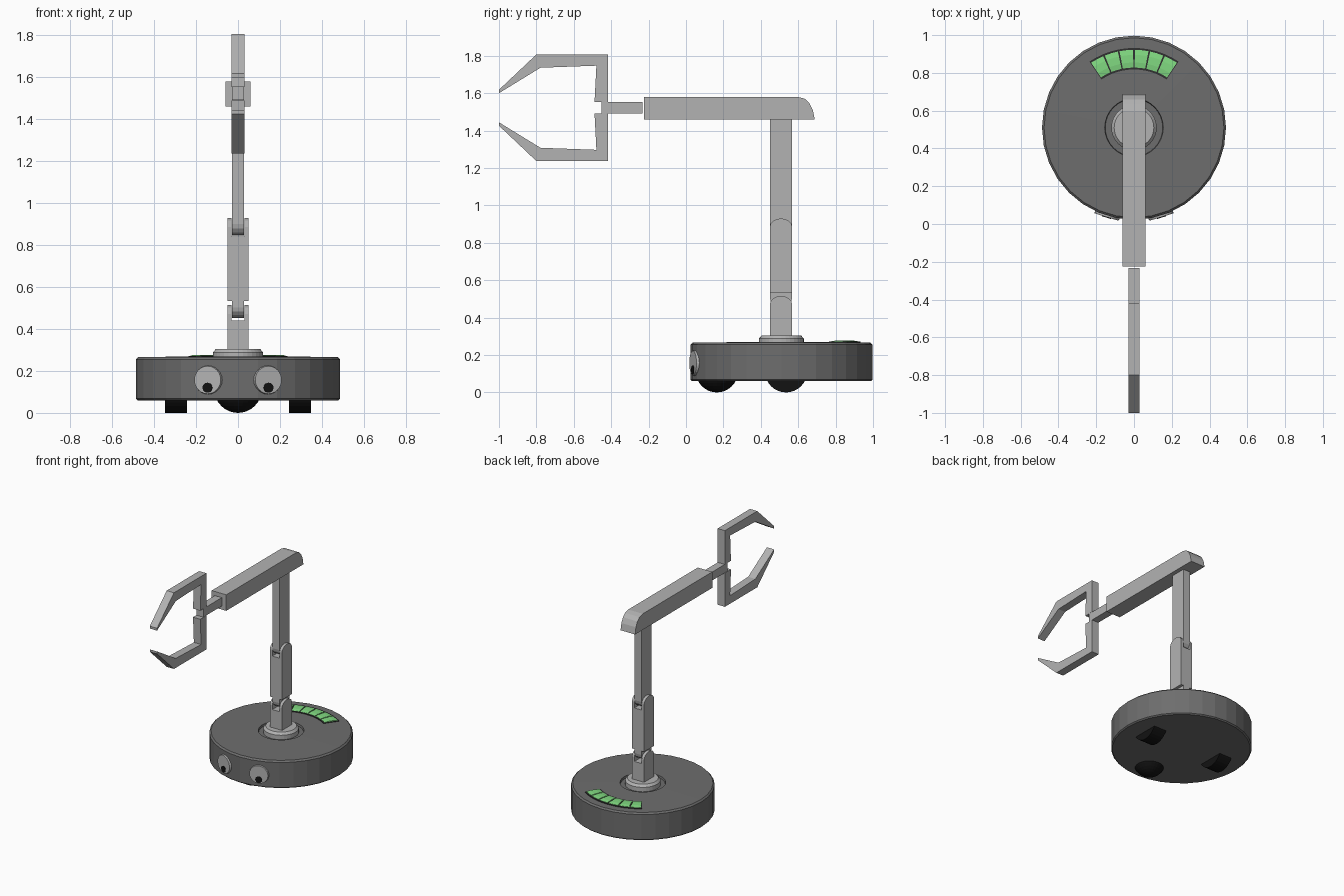
import bpy, bmesh, math
from mathutils import Matrix, Vector

if "Cube" in bpy.data.objects:
    bpy.data.objects.remove(bpy.data.objects["Cube"])

CY = 0.51          # centre of the round base (y)


def material(name, rgb):
    m = bpy.data.materials.new(name)
    m.diffuse_color = (*rgb, 1)
    m.use_nodes = True
    m.node_tree.nodes["Principled BSDF"].inputs["Base Color"].default_value = m.diffuse_color
    return m


LIGHT = material("light grey", (0.45, 0.45, 0.45))
DARK = material("dark grey", (0.155, 0.155, 0.155))
BLACK = material("black", (0.006, 0.006, 0.006))
FRAME = material("charcoal", (0.03, 0.03, 0.03))
GREEN = material("green", (0.22, 0.70, 0.22))


def finish(bm, name, mat):
    bmesh.ops.remove_doubles(bm, verts=bm.verts, dist=1e-5)
    bmesh.ops.recalc_face_normals(bm, faces=bm.faces)
    me = bpy.data.meshes.new(name)
    bm.to_mesh(me)
    bm.free()
    me.materials.append(mat)
    ob = bpy.data.objects.new(name, me)
    bpy.context.collection.objects.link(ob)
    return ob


def prism(bm, pts, x0, x1):
    """Extrude a (y, z) outline from x0 to x1."""
    a = [bm.verts.new((x0, y, z)) for y, z in pts]
    b = [bm.verts.new((x1, y, z)) for y, z in pts]
    bm.faces.new(a)
    bm.faces.new(b[::-1])
    for i in range(len(pts)):
        j = (i + 1) % len(pts)
        bm.faces.new((a[i], b[i], b[j], a[j]))


def rect(y0, y1, z0, z1):
    return [(y0, z0), (y1, z0), (y1, z1), (y0, z1)]


def sweep(bm, profile, a0, a1, n):
    """Sweep a closed (r, z) outline about the base axis; angles from +y."""
    full = abs(a1 - a0) > 6.28
    rings = []
    for k in range(n + (0 if full else 1)):
        a = a0 + (a1 - a0) * k / n
        rings.append([bm.verts.new((r * math.sin(a), CY + r * math.cos(a), z))
                      for r, z in profile])
    m = len(profile)
    for k in range(n):
        p, q = rings[k], rings[(k + 1) % len(rings)]
        for i in range(m):
            j = (i + 1) % m
            if profile[i][0] or profile[j][0]:
                bm.faces.new((p[i], p[j], q[j], q[i]))
    if not full:
        bm.faces.new(rings[0])
        bm.faces.new(rings[-1][::-1])


def lathe(name, profile, n, mat):
    bm = bmesh.new()
    sweep(bm, profile, 0, 2 * math.pi, n)
    return finish(bm, name, mat)


# Round base with a recess, and the collar under the arm
lathe("base", [(0, .06), (.478, .06), (.487, .068), (.487, .255), (.476, .266),
               (.155, .270), (.152, .255), (0, .255)], 32, DARK)
lathe("collar", [(0, .25), (.12, .25), (.12, .288), (.105, .305), (0, .305)], 32, LIGHT)

# Gauge on top: dark frame and six raised green cells
SPAN = math.radians(34)
bm = bmesh.new()
sweep(bm, [(.308, .264), (.422, .262), (.422, .271), (.308, .272)], -SPAN, SPAN, 12)
finish(bm, "gauge_frame", FRAME)
bm = bmesh.new()
step = 2 * SPAN / 6
for i in range(6):
    a = -SPAN + i * step
    sweep(bm, [(.318, .266), (.412, .266), (.412, .273), (.385, .277),
               (.345, .277), (.318, .273)], a + .011, a + step - .011, 2)
finish(bm, "gauge_cells", GREEN)


# Eyes: tilted discs on the rim with thin pupils
def disc(name, x, z, out, r1, r2, depth, mat):
    ang = math.asin(x / .487)
    d = Vector((math.sin(ang), -math.cos(ang), 0))
    mtx = (Matrix.Translation(Vector((0, CY, z)) + d * out)
           @ d.to_track_quat('Z', 'Y').to_matrix().to_4x4())
    bm = bmesh.new()
    bmesh.ops.create_cone(bm, cap_ends=True, segments=24, radius1=r1, radius2=r2,
                          depth=depth, matrix=mtx)
    finish(bm, name, mat)


for side, s in (("left", -1), ("right", 1)):
    disc(side + "_eye", s * .143, .157, .484, .071, .066, .022, LIGHT)
    disc(side + "_pupil", s * .143, .12, .495, .024, .024, .006, BLACK)
    # Rear wheels
    bm = bmesh.new()
    bmesh.ops.create_cone(bm, cap_ends=True, segments=32, radius1=.113, radius2=.113, depth=.104,
                          matrix=Matrix.Translation((s * .295, .535, .113))
                          @ Matrix.Rotation(math.pi / 2, 4, 'Y'))
    finish(bm, side + "_wheel", BLACK)

# Front ball caster
bm = bmesh.new()
bmesh.ops.create_uvsphere(bm, u_segments=24, v_segments=16, radius=.113,
                          matrix=Matrix.Translation((0, .165, .113)))
finish(bm, "ball_caster", BLACK)

# Jointed upright arm
Y0, Y1 = .449, .567
YC, YR = (Y0 + Y1) / 2, (Y1 - Y0) / 2


def rounded(z_flat, z_round, h):
    """Outline flat at one end and rounded (height h, signed) at the other."""
    arc = [(YC + YR * math.cos(t * math.pi / 8), z_round - h + h * math.sin(t * math.pi / 8))
           for t in range(9)]
    return [(Y0, z_flat), (Y1, z_flat)] + arc


def fork(bm, z0, z_slot, z_top):
    prism(bm, rect(Y0, Y1, z0, z_slot), -.05, .05)
    for x0, x1 in ((-.05, -.03), (.03, .05)):
        prism(bm, rounded(z_slot, z_top, .043), x0, x1)


bm = bmesh.new()
fork(bm, .295, .44, .515)
finish(bm, "arm_foot", LIGHT)

bm = bmesh.new()
fork(bm, .533, .84, .93)
prism(bm, rounded(.54, .453, -.05), -.028, .028)
finish(bm, "lower_arm", LIGHT)

bm = bmesh.new()
prism(bm, rounded(1.47, .845, -.055), -.029, .029)
finish(bm, "middle_arm", LIGHT)

# Horizontal arm with rounded elbow, and the wrist rod
bm = bmesh.new()
prism(bm, [(-.225, 1.46), (.688, 1.46), (.678, 1.51), (.66, 1.546), (.635, 1.57),
           (.597, 1.58), (-.225, 1.58)], -.06, .06)
finish(bm, "upper_arm", LIGHT)
bm = bmesh.new()
prism(bm, rect(-.452, -.233, 1.491, 1.554), -.029, .029)
finish(bm, "wrist", LIGHT)

# Two mirrored claw fingers
ZC = 1.522
FINGER = [(-.417, .032), (-.417, .285), (-.80, .285), (-1.0, .096), (-1.0, .078),
          (-.778, .214), (-.479, .225), (-.489, .032)]
for name, s in (("upper_finger", 1), ("lower_finger", -1)):
    bm = bmesh.new()
    prism(bm, [(y, ZC + s * z) for y, z in FINGER], -.03, .03)
    finish(bm, name, LIGHT)
